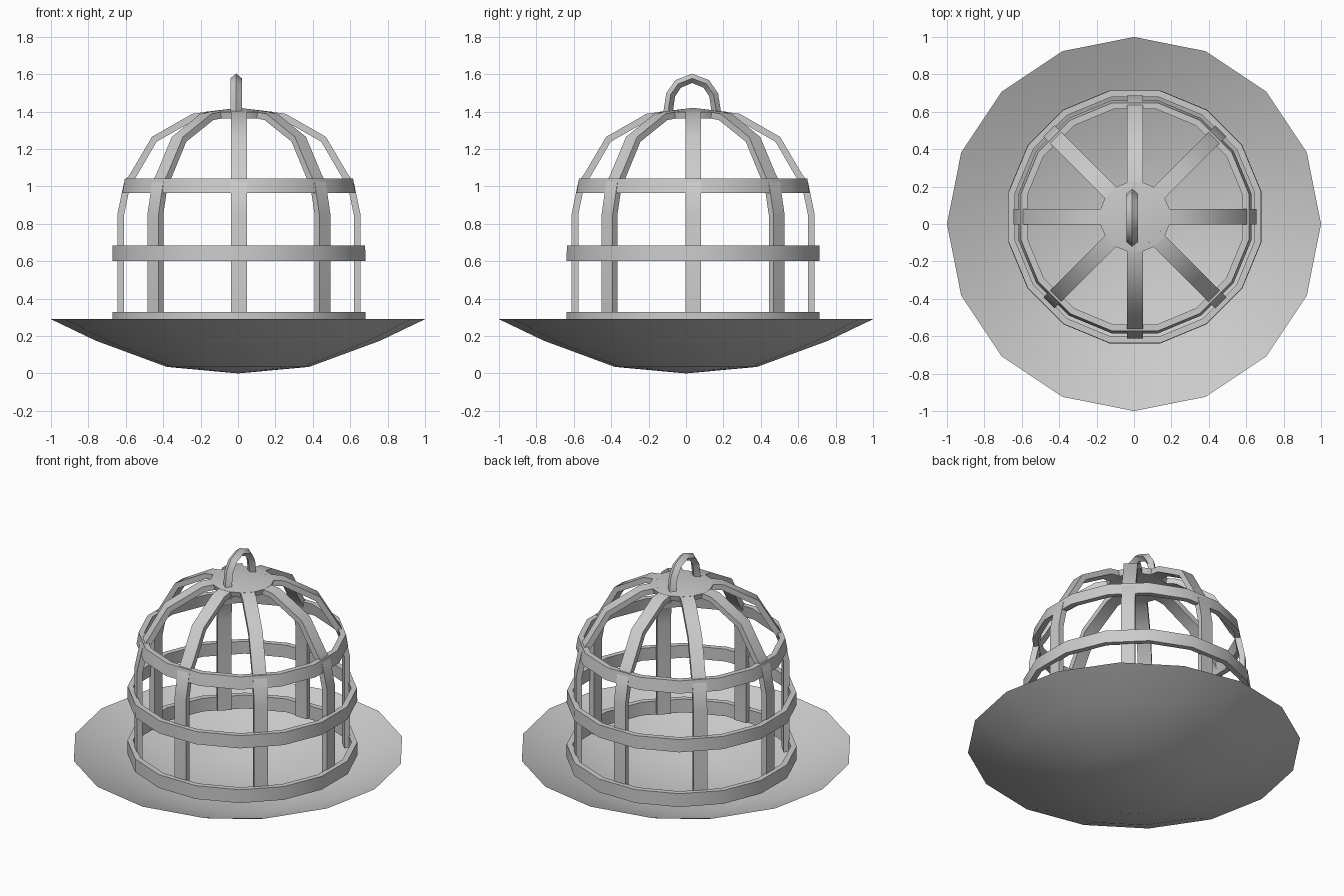
import bpy, bmesh, math
from mathutils import Vector, Matrix

cube = bpy.data.objects.get("Cube")
if cube:
    bpy.data.objects.remove(cube, do_unlink=True)

SIDES = 16
CENTRE = Vector((0.005, 0.038, 0))      # the cage sits slightly off the dish centre

grey = bpy.data.materials.new("plain grey")
grey.use_nodes = True
grey.diffuse_color = (0.6, 0.6, 0.6, 1)
grey.node_tree.nodes["Principled BSDF"].inputs["Base Color"].default_value = (0.6, 0.6, 0.6, 1)


def loft(name, rows, loop=False, caps=False, solid=True, offset=CENTRE):
    """Skin closed cross-sections one after another."""
    bm = bmesh.new()
    vs = [[bm.verts.new(Vector(p) + offset) for p in row] for row in rows]
    n = len(rows[0])
    for i in range(len(vs) if loop else len(vs) - 1):
        a, b = vs[i], vs[(i + 1) % len(vs)]
        for j in range(n):
            k = (j + 1) % n
            bm.faces.new((a[j], a[k], b[k], b[j]))
    if caps:
        bm.faces.new(vs[0])
        bm.faces.new(vs[-1])
    bmesh.ops.remove_doubles(bm, verts=bm.verts, dist=1e-5)
    if solid:
        bmesh.ops.recalc_face_normals(bm, faces=bm.faces)
    mesh = bpy.data.meshes.new(name)
    bm.to_mesh(mesh)
    bm.free()
    mesh.materials.append(grey)
    obj = bpy.data.objects.new(name, mesh)
    bpy.context.collection.objects.link(obj)
    bpy.ops.object.select_all(action='DESELECT')
    bpy.context.view_layer.objects.active = obj
    obj.select_set(True)
    bpy.ops.object.shade_smooth_by_angle(angle=math.radians(35))
    return obj


def lathe_rows(profile, turn=0.0):
    """One polygon per (radius, height) pair."""
    angles = [math.tau * (i + turn) / SIDES for i in range(SIDES)]
    return [[(r * math.cos(a), r * math.sin(a), z) for a in angles] for r, z in profile]


def normals(path):
    """Left-hand unit normals along a 2D path."""
    out = []
    for i in range(len(path)):
        a, b = path[max(i - 1, 0)], path[min(i + 1, len(path) - 1)]
        t = (Vector(b) - Vector(a)).normalized()
        out.append(Vector((-t.y, t.x)))
    return out


# Shallow open dish, a single thin surface
loft("dish", lathe_rows([(0, 0), (0.38, 0.035), (0.76, 0.175), (1, 0.29)]),
     solid=False, offset=Vector())

# Flat hoops around the cage: name, bottom, top, lower and upper outer radius
for name, z0, z1, r0, r1 in (("lower_hoop", 0.24, 0.328, 0.69, 0.69),
                             ("middle_hoop", 0.602, 0.685, 0.69, 0.688),
                             ("upper_hoop", 0.965, 1.043, 0.635, 0.622)):
    t = 0.035
    loft(name, lathe_rows([(r0, z0), (r1, z1), (r1 - t, z1), (r0 - t, z0)], 0.5), loop=True)

# Eight upright bars bending in towards the crown
path = [(0.65, 0.25), (0.65, 0.85), (0.615, 1.02), (0.58, 1.07),
        (0.465, 1.265), (0.25, 1.388), (0.15, 1.402)]
half, thick = 0.042, 0.036
for k in range(8):
    spin = Matrix.Rotation(math.tau * k / 8, 3, 'Z')
    rows = []
    for (r, z), n in zip(path, normals(path)):
        ri, zi = r + n.x * thick, z + n.y * thick
        rows.append([spin @ Vector(p) for p in
                     ((r, -half, z), (r, half, z), (ri, half, zi), (ri, -half, zi))])
    loft(f"bar_{k + 1}", rows, caps=True)

# Crown plate joining the bars
loft("crown", lathe_rows([(0, 1.42), (0.19, 1.398), (0.18, 1.362), (0, 1.382)], 0.5))

# Hanging loop with a diamond cross-section
arc = [(-0.135, 1.39), (-0.12, 1.49), (-0.08, 1.548), (-0.005, 1.578),
       (0.07, 1.548), (0.11, 1.49), (0.125, 1.39)]
rows = []
for (y, z), n in zip(arc, normals(arc)):
    w, h = 0.031, 0.025
    rows.append([(x - 0.015, y + n.x * s, z + n.y * s)
                 for x, s in ((-w, 0), (0, h), (w, 0), (0, -h))])
loft("hanging_loop", rows, caps=True)
